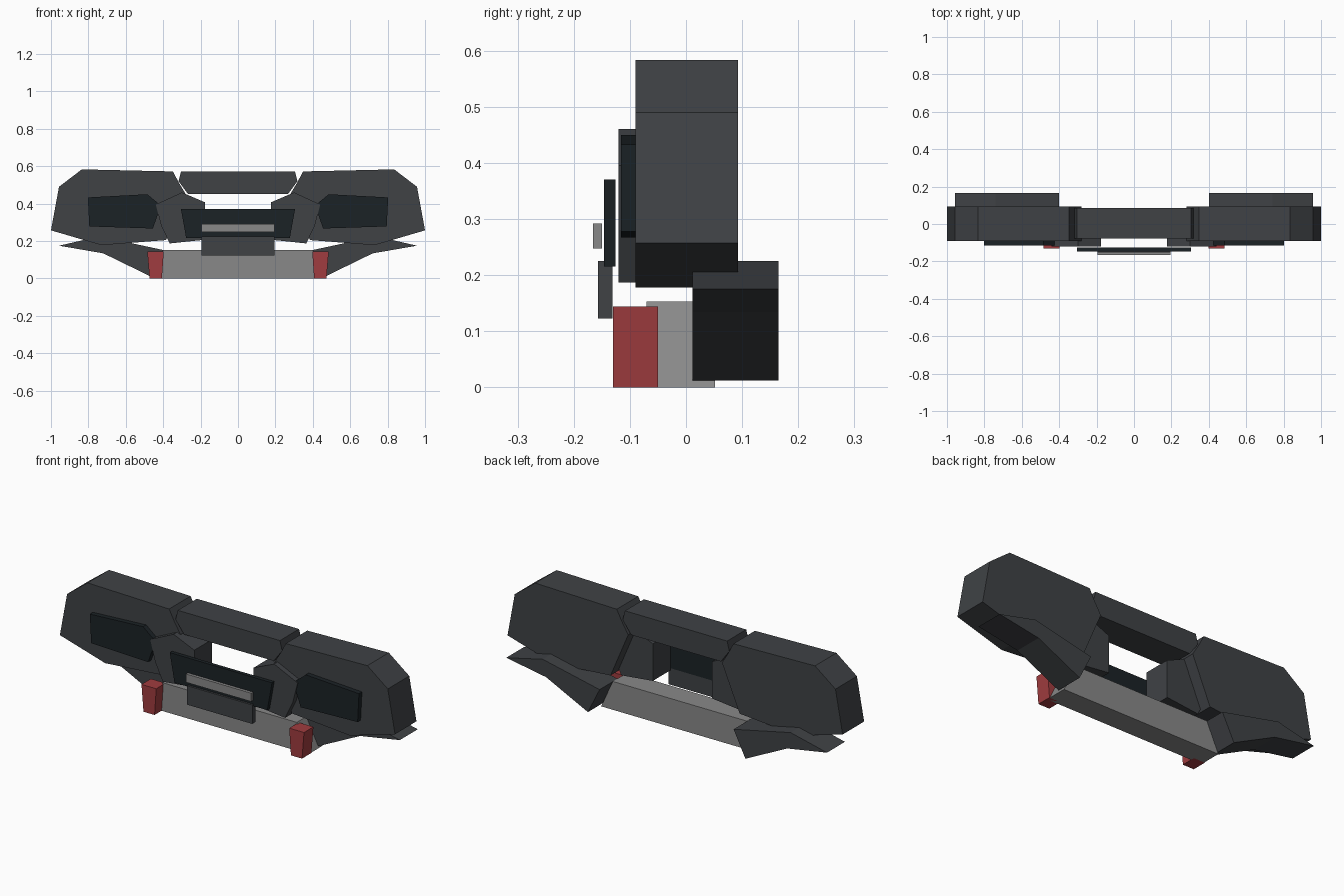
import bpy, bmesh

if "Cube" in bpy.data.objects:
    bpy.data.objects.remove(bpy.data.objects["Cube"])


def material(name, color):
    m = bpy.data.materials.new(name)
    m.diffuse_color = (*color, 1)
    m.use_nodes = True
    m.node_tree.nodes["Principled BSDF"].inputs["Base Color"].default_value = m.diffuse_color
    return m


DARK = material("dark_grey", (0.05, 0.054, 0.06))
BLACK = material("black_panel", (0.011, 0.016, 0.019))
GREY = material("mid_grey", (0.25, 0.25, 0.25))
RED = material("red", (0.35, 0.045, 0.05))


def prism(name, profile, y0, y1, mat):
    """Extrude an XZ profile from y0 to y1."""
    bm = bmesh.new()
    face = bm.faces.new([bm.verts.new((x, y0, z)) for x, z in profile])
    ext = bmesh.ops.extrude_face_region(bm, geom=[face])
    verts = [g for g in ext["geom"] if isinstance(g, bmesh.types.BMVert)]
    bmesh.ops.translate(bm, verts=verts, vec=(0, y1 - y0, 0))
    bmesh.ops.recalc_face_normals(bm, faces=bm.faces)
    me = bpy.data.meshes.new(name)
    bm.to_mesh(me)
    bm.free()
    me.materials.append(mat)
    ob = bpy.data.objects.new(name, me)
    bpy.context.collection.objects.link(ob)


def pair(name, profile, y0, y1, mat):
    """One part on each side."""
    for side, s in (("left", -1), ("right", 1)):
        prism(f"{name}_{side}", [(s * x, z) for x, z in profile], y0, y1, mat)


def centred(name, half, y0, y1, mat):
    """Profile symmetric about x = 0, given as its right half from top to bottom."""
    prism(name, half + [(-x, z) for x, z in reversed(half)], y0, y1, mat)


# Large faceted side housings
pair("side_housing", [(1.0, .257), (.957, .49), (.835, .583), (.348, .572),
                      (.318, .515), (.28, .452), (.385, .205), (.73, .178)],
     -.09, .093, DARK)
# Inner frames around the centre opening
pair("inner_frame", [(.44, .395), (.30, .46), (.177, .407), (.177, .207),
                     (.365, .187), (.41, .28)], -.12, .03, DARK)
# Lamp panels
pair("lamp_panel", [(.803, .433), (.485, .45), (.412, .39), (.455, .267), (.795, .278)],
     -.116, -.09, BLACK)
# Lower rear fins
pair("lower_fin", [(.957, .175), (.74, .225), (.40, .152), (.47, .012), (.72, .134)],
     .012, .165, DARK)
# Red hooks
pair("tow_hook", [(.485, .144), (.397, .144), (.407, 0), (.473, 0)], -.13, -.05, RED)

# Centre parts
centred("upper_beam", [(.305, .572), (.318, .52), (.268, .452)], -.078, .085, DARK)
centred("lower_bar", [(.40, .153), (.47, 0)], -.07, .052, GREY)
centred("centre_panel", [(.305, .37), (.277, .215)], -.146, -.126, BLACK)
centred("fairlead", [(.195, .225), (.195, .123)], -.157, -.131, DARK)
centred("centre_strip", [(.195, .292), (.195, .247)], -.166, -.15, GREY)
